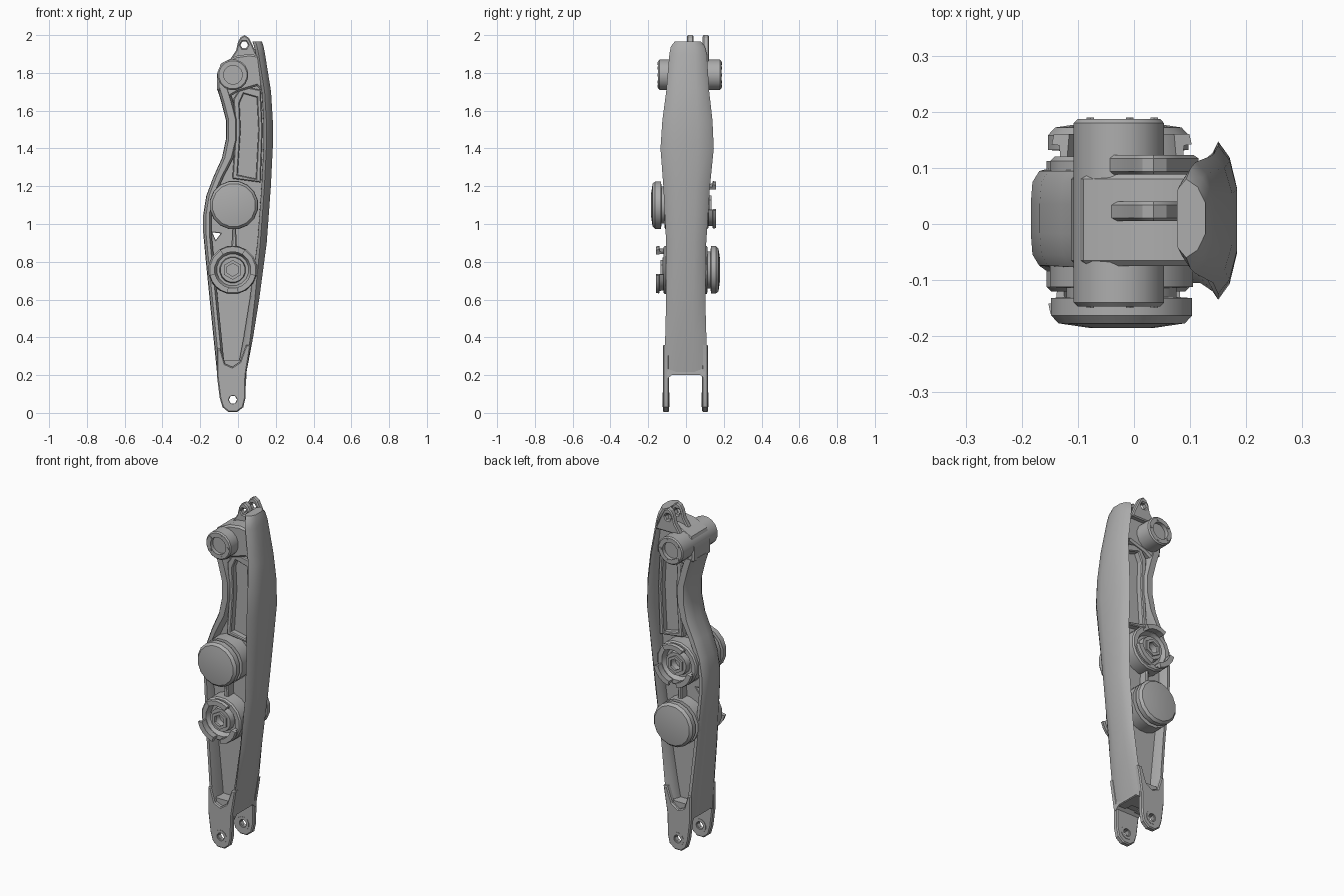
import bpy, bmesh, math
from mathutils import Vector

cube = bpy.data.objects.get("Cube")
if cube:
    bpy.data.objects.remove(cube, do_unlink=True)

metal = bpy.data.materials.new("grey_metal")
metal.use_nodes = True
GREY = (0.42, 0.42, 0.42, 1)
metal.diffuse_color = GREY
metal.node_tree.nodes["Principled BSDF"].inputs["Base Color"].default_value = GREY


def finish(name, bm, angle=35):
    bmesh.ops.recalc_face_normals(bm, faces=bm.faces)
    me = bpy.data.meshes.new(name)
    bm.to_mesh(me)
    bm.free()
    me.materials.append(metal)
    ob = bpy.data.objects.new(name, me)
    bpy.context.collection.objects.link(ob)
    bpy.ops.object.select_all(action='DESELECT')
    ob.select_set(True)
    bpy.context.view_layer.objects.active = ob
    bpy.ops.object.shade_smooth_by_angle(angle=math.radians(angle))
    return ob


def loft(name, rings, closed=False):
    """Skin a list of equal-length point rings."""
    bm = bmesh.new()
    rows = [[bm.verts.new(p) for p in ring] for ring in rings]
    n = len(rows[0])
    pairs = list(zip(rows, rows[1:])) + ([(rows[-1], rows[0])] if closed else [])
    for a, b in pairs:
        for i in range(n):
            j = (i + 1) % n
            bm.faces.new((a[i], a[j], b[j], b[i]))
    if not closed:
        bm.faces.new(rows[0])
        bm.faces.new(rows[-1])
    return finish(name, bm)


def circle(x, z, r, n=16, turn=0.0):
    return [(x + r * math.cos(turn + math.tau * i / n),
             z + r * math.sin(turn + math.tau * i / n)) for i in range(n)]


def plate(name, outlines, y0, y1, bevel=0.006):
    """Extrude x-z outlines (inner ones become holes) from y0 to y1."""
    cu = bpy.data.curves.new(name, 'CURVE')
    cu.dimensions, cu.fill_mode = '2D', 'BOTH'
    cu.extrude, cu.bevel_depth, cu.bevel_resolution = (y1 - y0) / 2 - bevel, bevel, 0
    cu.offset = -bevel
    for pts in outlines:
        sp = cu.splines.new('POLY')
        sp.points.add(len(pts) - 1)
        sp.use_cyclic_u = True
        for p, (x, z) in zip(sp.points, pts):
            p.co = (x, z, 0, 1)
    tmp = bpy.data.objects.new(name + "_curve", cu)
    me = bpy.data.meshes.new_from_object(tmp)
    bm = bmesh.new()
    bm.from_mesh(me)
    bpy.data.objects.remove(tmp)
    bpy.data.meshes.remove(me)
    bmesh.ops.remove_doubles(bm, verts=bm.verts, dist=0.0002)
    for v in bm.verts:
        x, z, d = v.co
        v.co = Vector((x, (y0 + y1) / 2 + d, z))
    return finish(name, bm, 25)


def turned(name, x, z, profile, closed=False, n=16):
    """Lathe (radius, y) pairs about a y-direction axis."""
    return loft(name, [[(px, y, pz) for px, pz in circle(x, z, r, n, math.pi / n)]
                       for r, y in profile], closed)


def at(table, z):
    """Interpolate a station table at height z."""
    for a, b in zip(table, table[1:]):
        if z <= b[0]:
            t = max(0, (z - a[0]) / (b[0] - a[0]))
            return [p + (q - p) * t for p, q in zip(a[1:], b[1:])]
    return table[-1][1:]


# Stations: height, outer x, y limits
OUTER = [(.2, .042, -.12, .115), (.4, .08, -.11, .108), (.6, .112, -.105, .102),
         (.9, .152, -.105, .107), (1.2, .174, -.12, .127), (1.4, .184, -.135, .147),
         (1.55, .184, -.125, .14), (1.7, .175, -.105, .123), (1.9, .143, -.088, .11),
         (1.94, .135, -.08, .10), (1.965, .127, -.06, .08)]
INNER = [(.2, -.11, -.12, .115), (.4, -.13, -.108, .107), (.6, -.15, -.1, .1),
         (.8, -.17, -.086, .1), (.95, -.184, -.076, .096), (1.05, -.184, -.076, .096),
         (1.15, -.168, -.076, .096), (1.25, -.13, -.078, .096), (1.35, -.085, -.08, .096),
         (1.45, -.064, -.08, .096), (1.55, -.064, -.08, .096), (1.65, -.09, -.08, .096),
         (1.72, -.112, -.08, .096)]

# Broad curved guard along the outer edge
rings = []
for z, x, a, b in OUTER:
    m, h = (a + b) / 2, (b - a) / 2
    d = .008 + .026 * min(1, max(0, (z - .25) / .6))
    section = [(-d, -1), (-d * .4, -.8), (0, -.4), (0, .4), (-d * .4, .8), (-d, 1),
               (-.032 - d * .5, .75), (-.05, .45), (-.05, -.45), (-.032 - d * .5, -.75)]
    rings.append([(x + dx, m + h * k, z) for dx, k in section])
loft("outer_guard", rings)

# Rounded flange along the inner edge
rings = []
for z, x, a, b in INNER:
    m, h = (a + b) / 2, (b - a) / 2
    w = .032 + .02 * min(1, max(0, (z - 1.1) / .3))
    section = [(w, -1), (.015, -.98), (.003, -.75), (0, -.3), (0, .3), (.003, .75),
               (.015, .98), (w, 1), (w + .012, .6), (w + .012, -.6)]
    rings.append([(x + dx, m + h * k, z) for dx, k in section])
loft("inner_flange", rings)

# Recessed web between the flanges, pierced by a small window
heights = [.2 + .1 * i for i in range(17)]
web = [(at(OUTER, z)[0] - .03, z) for z in heights]
web += [(at(INNER, z)[0] + .02, z) for z in reversed(heights[:-1])]
plate("web", [web, circle(-.115, .94, .026, 3, .4)], -.03, .04, .003)

# Lower fork: two holed cheeks and the arched bridge between them
cheek = [(-.112, .34), (-.112, .2), (-.097, .08), (-.082, .03), (-.05, .004), (-.005, .004),
         (.028, .03), (.04, .08), (.042, .2), (.068, .36), (.042, .36), (.01, .27),
         (-.03, .243), (-.068, .26), (-.092, .34)]
for side, y0, y1 in (("front", -.122, -.09), ("back", .085, .117)):
    plate(side + "_fork_cheek", [cheek, circle(-.027, .07, .022, 6)], y0, y1)
    ring = turned(side + "_fork_bushing", -.027, .07,
                  [(.023, y0 - .002), (.04, y0 - .002), (.04, y1 + .002), (.023, y1 + .002)],
                  True, 12)
arch = [(-.1, .18), (-.07, .205), (.07, .205), (.1, .18), (.1, .28), (-.1, .28)]
loft("fork_bridge", [[(x, y, z) for y, z in arch] for x in (-.108, .045)])

# Head that joins the two flanges, with a raised pocket rim below it
head = [(-.11, 1.71), (-.05, 1.67), (.0, 1.7), (.1, 1.73), (.13, 1.7), (.125, 1.89),
        (.06, 1.9), (-.01, 1.89), (-.09, 1.85), (-.112, 1.79)]
plate("head_block", [head], -.075, .09, .01)
pocket = [(-.03, 1.24), (.12, 1.22), (.13, 1.5), (.12, 1.71), (.02, 1.73), (-.025, 1.66),
          (-.012, 1.5)]
hole = [(-.002, 1.26), (.095, 1.24), (.108, 1.5), (.1, 1.67), (.03, 1.69), (.008, 1.64),
        (.014, 1.5)]
plate("pocket_rim", [pocket, hole], -.065, .075, .005)

# Pair of top lugs
lug = [(-.05, 1.86), (-.01, 1.92), (.0, 1.965), (.015, 1.99), (.035, 2.0), (.058, 1.985),
       (.08, 1.94), (.115, 1.86)]
for side, y0, y1 in (("front", .005, .04), ("back", .088, .123)):
    plate(side + "_top_lug", [lug, circle(.033, 1.948, .02, 6)], y0, y1)

# Upper cross tube with a drilled collar at each end
turned("upper_cross_tube", -.027, 1.79,
       [(.05, -.125), (.05, -.147), (.075, -.147), (.082, -.14), (.082, .18),
        (.075, .187), (.05, .187), (.05, .165)])
for side, y0, y1 in (("front", -.15, -.145), ("back", .185, .19)):
    for i, (x, z) in enumerate(circle(-.027, 1.79, .063, 5)):
        turned(f"{side}_collar_bolt_{i + 1}", x, z, [(.008, y0), (.008, y1)], n=6)


def hub(name, x, z, s, cap_y):
    """Joint with a domed cap on side s and an open clawed ring on the other."""
    turned(name + "_cap", x, z,
           [(.13, s * .01), (.13, s * .112), (.1, s * .114), (.1, s * .13), (.128, s * .132),
            (.128, s * (cap_y - .022)), (.115, s * (cap_y - .008)), (.06, s * cap_y)])
    turned(name + "_ring_seat", x, z,
           [(.13, -s * .01), (.13, -s * .112), (.122, -s * .12), (.097, -s * .12),
            (.085, -s * .09), (.07, -s * .09), (.066, -s * .125), (.04, -s * .125),
            (.036, -s * .08)])
    # Three curved claws standing on the ring
    for k, mid in enumerate((90, 225, 315)):
        arc = [math.radians(mid - 32 + 16 * i) for i in range(5)]
        rings = [[(x + r * math.cos(t), -s * y, z + r * math.sin(t))
                  for r, y in ((.1, .115), (.112, .115), (.114, .14), (.128, .142),
                               (.124, .16), (.096, .16))] for t in arc]
        loft(f"{name}_claw_{k + 1}", rings)
    turned(name + "_hex_socket", x, z,
           [(.052, -s * .12), (.052, -s * .135), (.034, -s * .135), (.034, -s * .12)], True, 6)


hub("middle_joint", -.022, 1.1, -1, .185)
hub("lower_joint", -.028, .757, 1, .18)

# Stiffening rib between the two joints
plate("joint_rib", [[(-.035, .86), (-.005, .86), (-.012, 1.0), (-.03, 1.0)]], -.085, .09)
